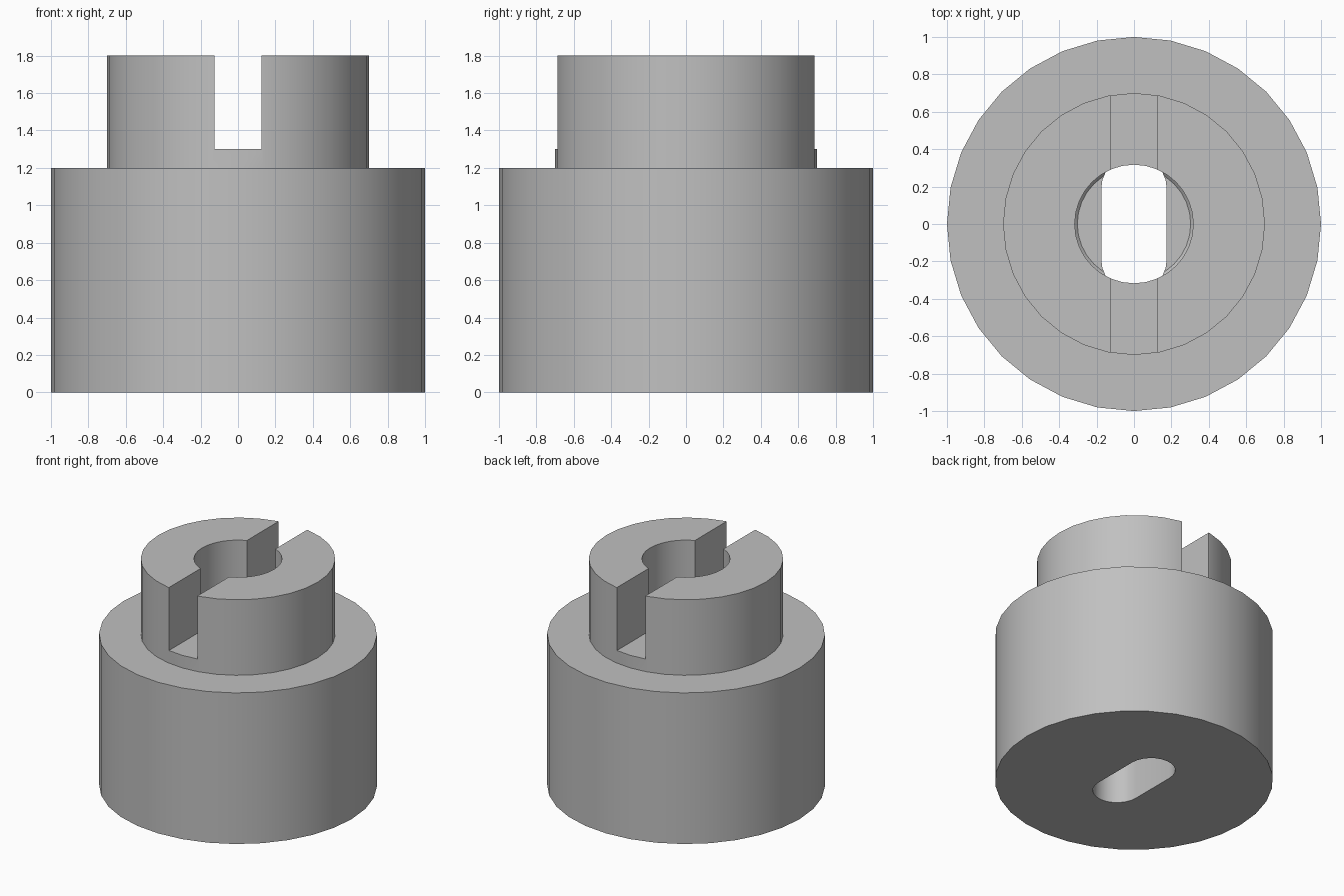
import bpy
import bmesh
import math

cube = bpy.data.objects.get("Cube")
if cube:
    bpy.data.objects.remove(cube, do_unlink=True)

grey = bpy.data.materials.new("plain_grey")
grey.use_nodes = True
grey.diffuse_color = (0.53, 0.53, 0.53, 1)
grey.node_tree.nodes["Principled BSDF"].inputs["Base Color"].default_value = grey.diffuse_color


def finish(name, bm):
    bmesh.ops.recalc_face_normals(bm, faces=bm.faces[:])
    mesh = bpy.data.meshes.new(name)
    bm.to_mesh(mesh)
    bm.free()
    mesh.materials.append(grey)
    obj = bpy.data.objects.new(name, mesh)
    bpy.context.collection.objects.link(obj)
    return obj


def lathe(name, profile, sides=32):
    """Solid of revolution from (radius, height) rings, capped at both ends."""
    bm = bmesh.new()
    rings = [[bm.verts.new((r * math.cos(math.tau * i / sides),
                            r * math.sin(math.tau * i / sides), z))
              for i in range(sides)] for r, z in profile]
    for low, high in zip(rings, rings[1:]):
        for i in range(sides):
            j = (i + 1) % sides
            bm.faces.new((low[i], low[j], high[j], high[i]))
    bm.faces.new(rings[0])
    bm.faces.new(rings[-1])
    return finish(name, bm)


def prism(name, outline, bottom, top):
    bm = bmesh.new()
    face = bm.faces.new([bm.verts.new((x, y, bottom)) for x, y in outline])
    new = bmesh.ops.extrude_face_region(bm, geom=[face])["geom"]
    verts = [v for v in new if isinstance(v, bmesh.types.BMVert)]
    bmesh.ops.translate(bm, verts=verts, vec=(0, 0, top - bottom))
    return finish(name, bm)


# Stepped body: wide base with a narrower collar
body = lathe("coupling_body", [(1, 0), (1, 1.2), (0.7, 1.2), (0.7, 1.8)])

# Round bore with a small chamfer around its floor
bore_floor = 0.6
bore = lathe("bore_cutter", [(0.303, bore_floor), (0.317, bore_floor + 0.014), (0.317, 2)])

# Round-ended shaft hole through the floor
half_width, centre, steps = 0.175, 0.19, 12
outline = []
for side in (1, -1):
    for i in range(steps + 1):
        a = math.pi * i / steps
        outline.append((side * half_width * math.cos(a),
                        side * (centre + half_width * math.sin(a))))
shaft_hole = prism("shaft_hole_cutter", outline, -0.1, bore_floor + 0.02)

# Drive slot across the collar
drive_slot = prism("drive_slot_cutter",
                   [(-0.125, -1), (0.125, -1), (0.125, 1), (-0.125, 1)], 1.3, 2)

bpy.ops.object.select_all(action="DESELECT")
body.select_set(True)
bpy.context.view_layer.objects.active = body
for cutter in (bore, shaft_hole, drive_slot):
    cutter.hide_render = True
    mod = body.modifiers.new(cutter.name, "BOOLEAN")
    mod.operation = "DIFFERENCE"
    mod.solver = "EXACT"
    mod.object = cutter
    bpy.ops.object.modifier_apply(modifier=mod.name)
    bpy.data.objects.remove(cutter, do_unlink=True)

bpy.ops.object.shade_smooth_by_angle(angle=math.radians(30))
